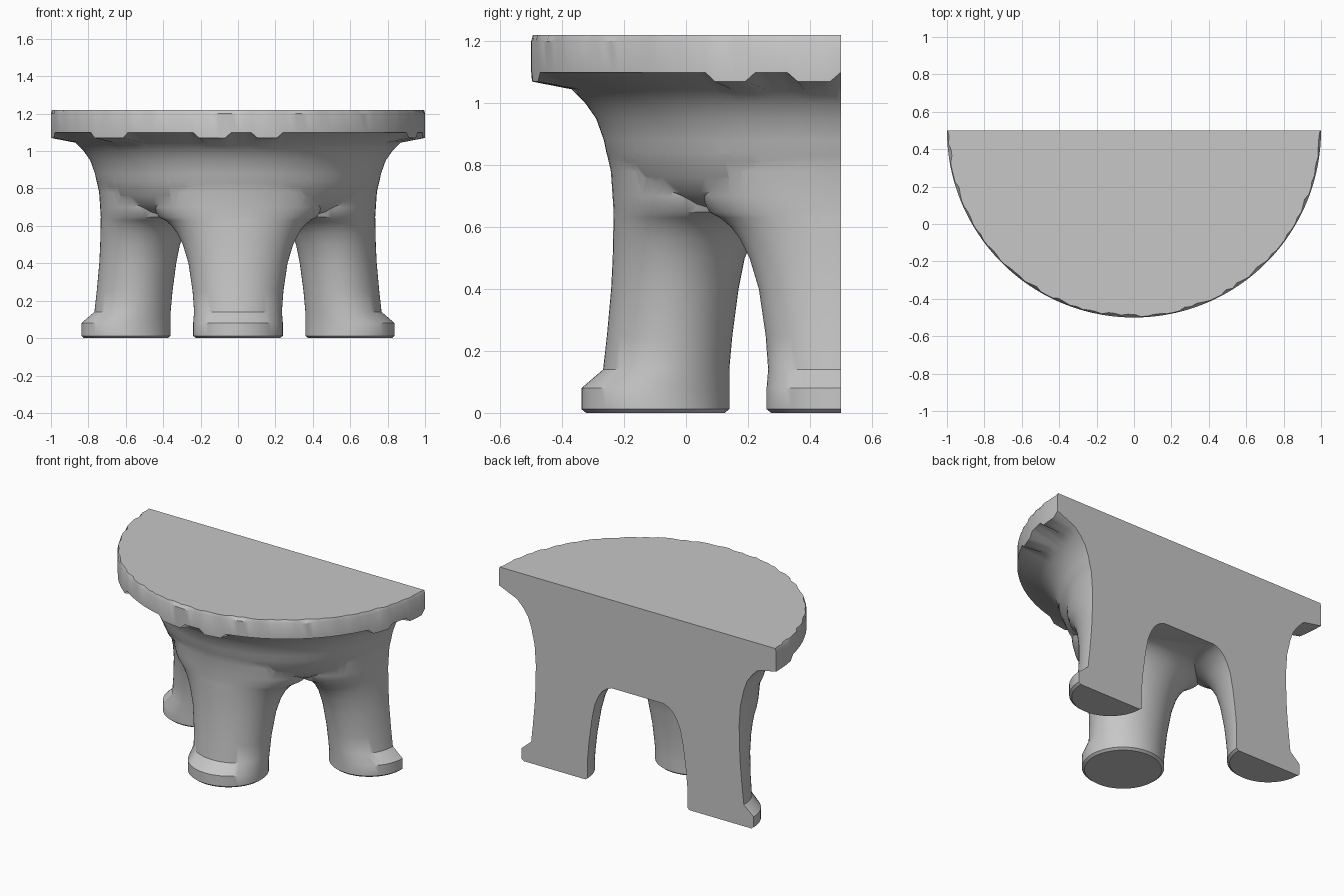
import bpy, bmesh, random
from math import sin, cos, pi, radians

if "Cube" in bpy.data.objects:
    bpy.data.objects.remove(bpy.data.objects["Cube"], do_unlink=True)

random.seed(4)
AXIS_Y = 0.5      # the round table is sliced through its axis here
COLOUR = (0.57, 0.57, 0.57, 1)

# Outer silhouette (radius, height), from the seat rim down to the foot
OUTER = [(0.995, 1.22), (1, 1.2), (1, 1.1), (0.87, 1.045), (0.825, 1),
         (0.79, 0.95), (0.765, 0.88), (0.745, 0.78), (0.736, 0.65),
         (0.74, 0.45), (0.752, 0.3), (0.77, 0.14), (0.84, 0.08),
         (0.84, 0.012), (0.825, 0)]
# Leg section (sideways half width, inner radius, height), flaring into the arches
LEG = [(0.225, 0.375, 0), (0.24, 0.36, 0.012), (0.24, 0.36, 0.08),
       (0.235, 0.36, 0.14), (0.243, 0.35, 0.25), (0.265, 0.33, 0.4),
       (0.295, 0.31, 0.5), (0.325, 0.285, 0.56), (0.355, 0.26, 0.6),
       (0.39, 0.225, 0.63), (0.425, 0.18, 0.648), (0.45, 0.16, 0.7),
       (0.465, 0.14, 0.78), (0.48, 0.1, 0.9)]
# Core block, rounded under the arches
CORE = [(0, 0.645), (0.52, 0.645), (0.58, 0.653), (0.64, 0.675), (0.69, 0.712),
        (0.725, 0.76), (0.745, 0.81), (0.762, 0.85), (0.79, 0.9), (1.2, 1),
        (1.2, 1.4), (0, 1.4)]
# Ragged tabs along the lower rim, as angle ranges from the front
TABS = [(-90, -80), (-50, -38), (-12, -4), (6, 13), (66, 73), (81, 88)]

grey = bpy.data.materials.new("plain_grey")
grey.use_nodes = True
grey.diffuse_color = COLOUR
grey.node_tree.nodes["Principled BSDF"].inputs["Base Color"].default_value = COLOUR


def finish(bm, name):
    bmesh.ops.recalc_face_normals(bm, faces=bm.faces)
    mesh = bpy.data.meshes.new(name)
    bm.to_mesh(mesh)
    bm.free()
    mesh.materials.append(grey)
    obj = bpy.data.objects.new(name, mesh)
    bpy.context.collection.objects.link(obj)
    return obj


def boolean(target, other, operation):
    """Apply a boolean and discard the helper."""
    mod = target.modifiers.new(operation.lower(), 'BOOLEAN')
    mod.operation, mod.object, mod.solver = operation, other, 'EXACT'
    graph = bpy.context.evaluated_depsgraph_get()
    mesh = bpy.data.meshes.new_from_object(target.evaluated_get(graph))
    target.modifiers.clear()
    target.data = mesh
    bpy.data.objects.remove(other, do_unlink=True)


def outer_radius(z):
    for (r1, z1), (r0, z0) in zip(OUTER, OUTER[1:]):
        if z0 <= z <= z1:
            return r0 + (r1 - r0) * (z - z0) / (z1 - z0)


def half_turned_body():
    """Half lathe of the silhouette, closed by a flat back, with a chipped rim."""
    bm = bmesh.new()
    steps = 90
    columns = []
    for i in range(steps + 1):
        deg = -90 + 180 * i / steps
        a = radians(deg)
        tab = any(lo <= deg <= hi for lo, hi in TABS)
        column = []
        for j, (r, z) in enumerate(OUTER):
            if j == 0:
                r -= random.choice((0, 0, 0.006, 0.012))
            elif j == 2 and tab:
                z -= 0.03
            column.append(bm.verts.new((r * sin(a), AXIS_Y - r * cos(a), z)))
        columns.append(column)
    for c, d in zip(columns, columns[1:]):
        for j in range(len(OUTER) - 1):
            bm.faces.new((c[j], d[j], d[j + 1], c[j + 1]))
    bm.faces.new([c[0] for c in columns])
    bm.faces.new([c[-1] for c in columns])
    bm.faces.new(columns[0] + columns[-1][::-1])
    return finish(bm, "half_table")


def stack(rings, name):
    """Skin closed rings of points into a capped solid."""
    bm = bmesh.new()
    rings = [[bm.verts.new(p) for p in ring] for ring in rings]
    for p, q in zip(rings, rings[1:]):
        for i in range(len(p)):
            k = (i + 1) % len(p)
            bm.faces.new((p[i], p[k], q[k], q[i]))
    bm.faces.new(rings[0])
    bm.faces.new(rings[-1])
    return finish(bm, name)


def flared_leg(angle):
    """Oval leg between its inner radius and the outer silhouette."""
    rings = []
    for half, inner, z in LEG:
        outer = outer_radius(z) - 0.002
        mid, depth = (outer + inner) / 2, (outer - inner) / 2
        ring = []
        for i in range(64):
            t = 2 * pi * (i + 0.5) / 64
            side, out = half * cos(t), mid + depth * sin(t)
            ring.append((side * cos(angle) + out * sin(angle),
                         AXIS_Y + side * sin(angle) - out * cos(angle), z))
        rings.append(ring)
    return stack(rings, "leg")


# Upper block joined with the three legs
support = stack([[(r * cos(2 * pi * i / 96), AXIS_Y + r * sin(2 * pi * i / 96), z)
                  for i in range(96)] for r, z in CORE[1:-1]], "support")
for angle in (-pi / 2, 0, pi / 2):
    boolean(support, flared_leg(angle), 'UNION')

# Trim everything to the turned silhouette and the flat back
table = half_turned_body()
boolean(table, support, 'INTERSECT')

bpy.ops.object.select_all(action='DESELECT')
table.select_set(True)
bpy.context.view_layer.objects.active = table
bpy.ops.object.shade_smooth_by_angle(angle=radians(35))
